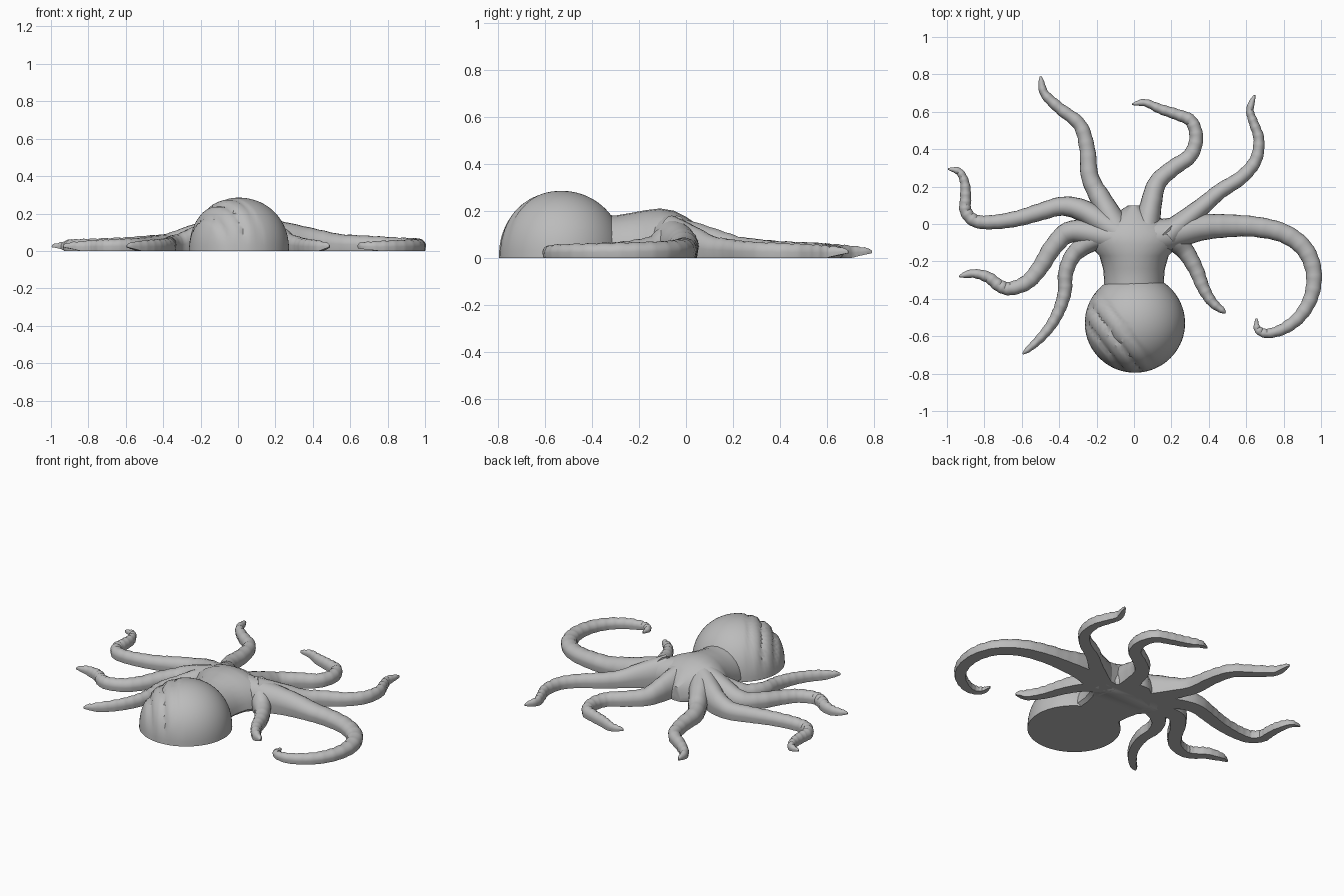
import bpy, bmesh, math
from mathutils import Vector

if "Cube" in bpy.data.objects:
    bpy.data.objects.remove(bpy.data.objects["Cube"])

GREY = (0.5, 0.5, 0.5, 1)
grey = bpy.data.materials.new("octopus grey")
grey.use_nodes = True
grey.diffuse_color = GREY
grey.node_tree.nodes["Principled BSDF"].inputs["Base Color"].default_value = GREY


def ramp(keys, t):
    """Linear interpolation through (t, value) pairs."""
    for (a, va), (b, vb) in zip(keys, keys[1:]):
        if t <= b:
            return va + (vb - va) * (t - a) / (b - a)
    return keys[-1][1]


def spline(points, steps):
    """Catmull-Rom curve through the points."""
    p = [Vector(q) for q in points]
    p = [2 * p[0] - p[1]] + p + [2 * p[-1] - p[-2]]
    out = []
    for a, b, c, d in zip(p, p[1:], p[2:], p[3:]):
        for k in range(steps):
            t = k / steps
            out.append(0.5 * (2 * b + (c - a) * t + (2 * a - 5 * b + 4 * c - d) * t * t
                              + (3 * b - a - 3 * c + d) * t ** 3))
    return out + [p[-2]]


def finish(name, bm, angle):
    bmesh.ops.recalc_face_normals(bm, faces=bm.faces)
    mesh = bpy.data.meshes.new(name)
    bm.to_mesh(mesh)
    bm.free()
    mesh.materials.append(grey)
    obj = bpy.data.objects.new(name, mesh)
    bpy.context.collection.objects.link(obj)
    bpy.ops.object.select_all(action='DESELECT')
    obj.select_set(True)
    bpy.context.view_layer.objects.active = obj
    bpy.ops.object.shade_smooth_by_angle(angle=math.radians(angle))


def loft(name, stations, square, sides=10, angle=40):
    """Skin flat-bottomed arches; station = centre, side direction, half width, floor, top.
    square is the share of the height taken by the upright sides."""
    bm = bmesh.new()
    rings = []
    for centre, side, r, floor, top in stations:
        wall = floor + (top - floor) * square
        ring = [(-0.88 * r, floor)]
        for k in range(sides + 1):
            a = math.pi * (1 - k / sides)
            ring.append((r * math.cos(a), wall + (top - wall) * math.sin(a)))
        ring.append((0.88 * r, floor))
        rings.append([bm.verts.new((centre.x + side.x * u, centre.y + side.y * u, z))
                      for u, z in ring])
    n = len(rings[0])
    for a, b in zip(rings, rings[1:]):
        for k in range(n):
            bm.faces.new((a[k], a[(k + 1) % n], b[(k + 1) % n], b[k]))
    bm.faces.new(rings[0])
    bm.faces.new(rings[-1])
    finish(name, bm, angle)


WIDTH = [(0, 0.085), (0.15, 0.065), (0.3, 0.052), (0.6, 0.041), (0.85, 0.03), (0.96, 0.02), (1, 0.005)]
HEIGHT = [(0, 0.18), (0.12, 0.145), (0.28, 0.09), (0.5, 0.072), (0.85, 0.058), (0.96, 0.048), (1, 0.035)]
FLOOR = [(0, 0), (0.9, 0), (1, 0.02)]


def arm(name, points, thick=1.0):
    path = spline(points, 6)
    lengths = [0]
    for a, b in zip(path, path[1:]):
        lengths.append(lengths[-1] + (b - a).length)
    stations = []
    for i, c in enumerate(path):
        t = lengths[i] / lengths[-1]
        d = (path[min(i + 1, len(path) - 1)] - path[max(i - 1, 0)]).normalized()
        # shallow rings that deepen towards the tip
        ring = 1 - (0.09 * t if i % 3 == 0 else 0)
        stations.append((c, Vector((-d.y, d.x)), ramp(WIDTH, t) * thick * ring,
                         ramp(FLOOR, t), ramp(HEIGHT, t) * ring))
    loft(name, stations, 0.4)


# Arms, from the body out to the tip
arm("left_back_arm", [(.18, -.06), (.36, .09), (.46, .175), (.575, .25), (.65, .34),
                      (.668, .45), (.64, .54), (.62, .61), (.645, .69)], 0.85)
arm("left_long_arm", [(.12, -.07), (.35, -.02), (.5, -.01), (.65, -.015), (.8, -.05), (.91, -.13),
                      (.96, -.25), (.95, -.38), (.89, -.49), (.8, -.56), (.71, -.585),
                      (.66, -.56), (.655, -.505)], 1.1)
arm("left_front_arm", [(.17, -.04), (.27, -.14), (.33, -.24), (.37, -.34), (.42, -.42), (.49, -.475)], 0.9)
arm("middle_back_arm", [(.06, -.06), (.09, .1), (.125, .22), (.21, .3), (.3, .365), (.333, .46),
                        (.305, .55), (.23, .585), (.14, .615), (.06, .648), (-.01, .64)], 0.9)
arm("right_back_arm", [(-.08, -.05), (-.17, .12), (-.235, .25), (-.25, .4), (-.29, .53),
                       (-.4, .62), (-.48, .7), (-.5, .79)], 0.95)
arm("right_long_arm", [(-.1, -.04), (-.26, .065), (-.38, .095), (-.5, .065), (-.62, .03), (-.75, .01),
                       (-.85, .017), (-.9, .07), (-.9, .14), (-.905, .22), (-.935, .28), (-.995, .295)], 0.95)
arm("right_middle_arm", [(-.12, -.07), (-.33, -.04), (-.43, -.12), (-.5, -.23), (-.57, -.31), (-.66, -.345),
                         (-.72, -.33), (-.78, -.285), (-.86, -.265), (-.935, -.28)])
arm("right_front_arm", [(-.1, -.06), (-.22, -.09), (-.32, -.16), (-.365, -.26), (-.37, -.36),
                        (-.4, -.46), (-.45, -.55), (-.52, -.63), (-.595, -.695)], 0.85)

# Body between the arms, running forward into the neck: y, half width, top
BODY = [(-.42, .16, .19), (-.3, .16, .18), (-.24, .165, .19), (-.17, .185, .203), (-.11, .24, .21),
        (-.05, .25, .2), (0, .2, .175), (.05, .11, .14), (.1, .03, .09)]
loft("body", [(Vector((0, y)), Vector((1, 0)), w, 0, h) for y, w, h in BODY], 0.1, sides=14)

# Mantle: a dome with slanting folds on its right front
bm = bmesh.new()
bmesh.ops.create_uvsphere(bm, u_segments=72, v_segments=40, radius=1)
bmesh.ops.bisect_plane(bm, geom=bm.verts[:] + bm.edges[:] + bm.faces[:], dist=1e-4,
                       plane_co=(0, 0, 0), plane_no=(0, 0, 1), clear_inner=True)
bmesh.ops.holes_fill(bm, edges=[e for e in bm.edges if e.is_boundary])
for v in bm.verts:
    x, y, z = v.co
    across = 0.8 * x + 0.6 * y
    region = max(0, min(1, -2 * across)) * min(1, 3 * z)
    fold = 1 - 0.05 * region * max(0, math.sin(across * 22)) ** 2
    v.co = (0.005 + 0.268 * x * fold, -0.53 + 0.265 * y * fold, 0.285 * max(z, 0) ** 0.9 * fold)
finish("mantle", bm, 35)
